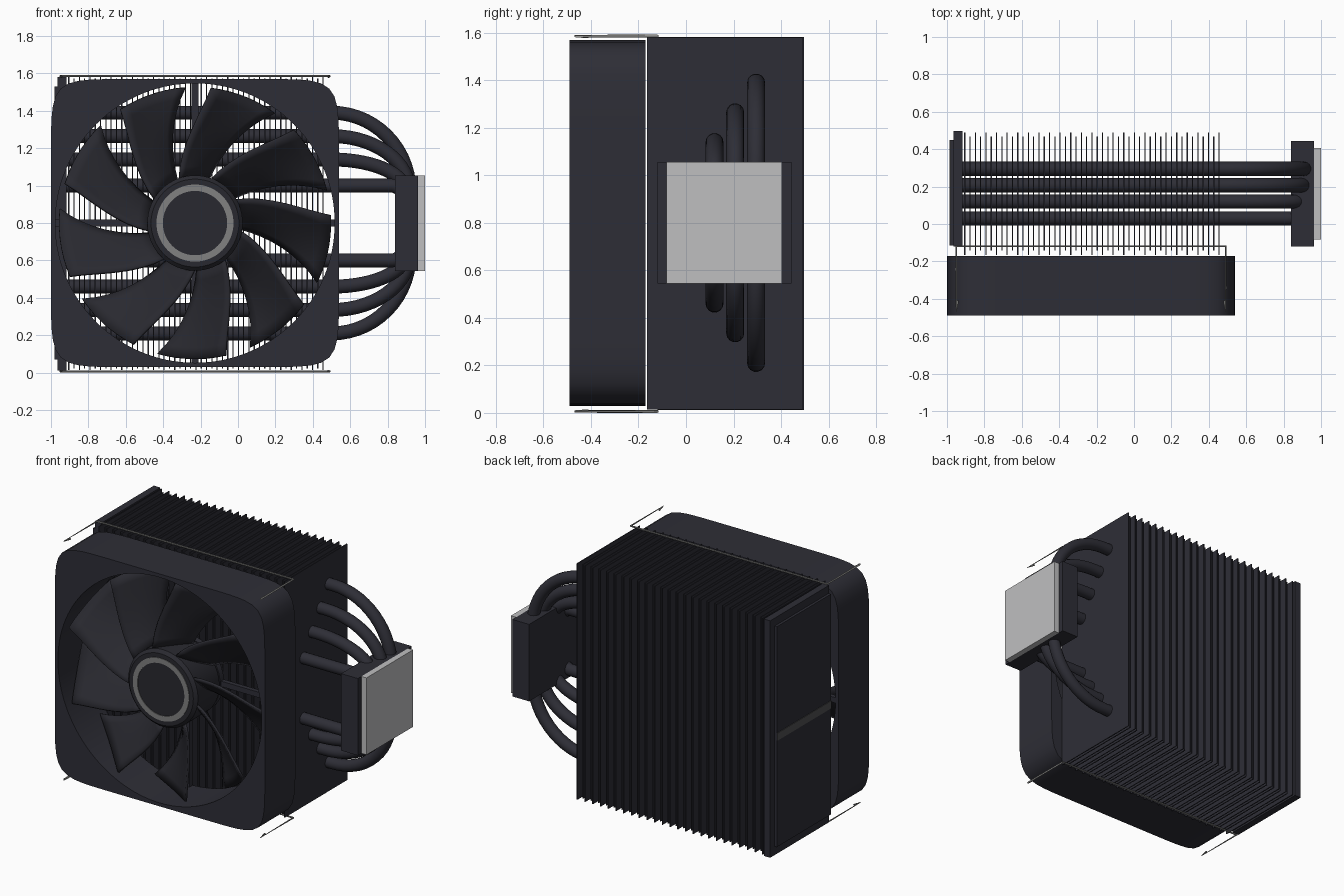
import bpy, bmesh, math
from mathutils import Vector

if "Cube" in bpy.data.objects:
    bpy.data.objects.remove(bpy.data.objects["Cube"])

CX, CZ = -0.23, 0.80          # fan axis


def material(name, rgb):
    m = bpy.data.materials.new(name)
    m.diffuse_color = (*rgb, 1)
    m.use_nodes = True
    m.node_tree.nodes["Principled BSDF"].inputs["Base Color"].default_value = m.diffuse_color
    return m


DARK = material("charcoal", (0.027, 0.027, 0.037))
BLADE = material("blade_charcoal", (0.022, 0.022, 0.029))
RING = material("mid_grey", (0.22, 0.22, 0.22))
STRIPE = material("stripe_grey", (0.08, 0.08, 0.083))
WIRE = material("wire_grey", (0.27, 0.27, 0.26))
PLATE = material("light_grey", (0.52, 0.52, 0.53))


def finish(name, bm, mat, smooth=False):
    bmesh.ops.recalc_face_normals(bm, faces=bm.faces)
    me = bpy.data.meshes.new(name)
    bm.to_mesh(me)
    bm.free()
    me.materials.append(mat)
    ob = bpy.data.objects.new(name, me)
    bpy.context.collection.objects.link(ob)
    if smooth:
        bpy.ops.object.select_all(action='DESELECT')
        ob.select_set(True)
        bpy.context.view_layer.objects.active = ob
        bpy.ops.object.shade_smooth_by_angle(angle=math.radians(35))
    return ob


def add_box(bm, x0, x1, y0, y1, z0, z1):
    vs = bmesh.ops.create_cube(bm, size=1)["verts"]
    for v in vs:
        v.co = Vector(((x0 + x1) / 2 + v.co.x * (x1 - x0),
                       (y0 + y1) / 2 + v.co.y * (y1 - y0),
                       (z0 + z1) / 2 + v.co.z * (z1 - z0)))


def box(name, dims, mat):
    bm = bmesh.new()
    add_box(bm, *dims)
    return finish(name, bm, mat)


def tube(name, points, radius, mat, res=5):
    cu = bpy.data.curves.new(name, 'CURVE')
    cu.dimensions = '3D'
    cu.bevel_depth, cu.bevel_resolution, cu.use_fill_caps = radius, res, True
    sp = cu.splines.new('POLY')
    sp.points.add(len(points) - 1)
    for p, co in zip(sp.points, points):
        p.co = (*co, 1)
    ob = bpy.data.objects.new(name, cu)
    bpy.context.collection.objects.link(ob)
    bpy.ops.object.select_all(action='DESELECT')
    ob.select_set(True)
    bpy.context.view_layer.objects.active = ob
    cu.materials.append(mat)
    bpy.ops.object.convert(target='MESH')
    bpy.ops.object.shade_smooth_by_angle(angle=math.radians(35))


def lathe(name, profile, mat, n=64, closed=False):
    """Revolve (radius, y) points around the fan axis."""
    bm = bmesh.new()
    rings = [[bm.verts.new((CX + r * math.cos(math.tau * i / n), y,
                            CZ + r * math.sin(math.tau * i / n))) for i in range(n)]
             for r, y in profile]
    pairs = list(zip(rings, rings[1:] + rings[:1])) if closed else list(zip(rings, rings[1:]))
    for a, b in pairs:
        for i in range(n):
            j = (i + 1) % n
            bm.faces.new((a[i], a[j], b[j], b[i]))
    if not closed:
        bm.faces.new(rings[0])
        bm.faces.new(rings[-1])
    return finish(name, bm, mat, True)


# Fan frame: rounded square outside, round hole inside
def fan_frame():
    bm, n, loops = bmesh.new(), 128, []
    for y, outer in ((-0.49, True), (-0.17, True), (-0.17, False), (-0.49, False)):
        loop = []
        for i in range(n):
            a = math.tau * i / n
            c, s = math.cos(a), math.sin(a)
            r = 0.77 / (abs(c) ** 10 + abs(s) ** 10) ** 0.1 if outer else 0.747
            loop.append(bm.verts.new((CX + r * c, y, CZ + r * s)))
        loops.append(loop)
    for a, b in zip(loops, loops[1:] + loops[:1]):
        for i in range(n):
            j = (i + 1) % n
            bm.faces.new((a[i], a[j], b[j], b[i]))
    finish("fan_frame", bm, DARK, True)


fan_frame()

# Hub, grey ring on its face, rear motor disc and struts
lathe("fan_hub", [(0.235, -0.475), (0.255, -0.455), (0.255, -0.23)], BLADE)
lathe("hub_ring", [(0.172, -0.474), (0.172, -0.479), (0.206, -0.479), (0.206, -0.474)],
      RING, closed=True)
lathe("motor_disc", [(0.25, -0.215), (0.25, -0.175)], DARK)
bm = bmesh.new()
for s in (-1, 1):
    add_box(bm, *sorted((CX + s * 0.23, CX + s * 0.75)), -0.205, -0.175, CZ - 0.018, CZ + 0.018)
    add_box(bm, CX - 0.018, CX + 0.018, -0.205, -0.175, *sorted((CZ + s * 0.23, CZ + s * 0.75)))
finish("fan_struts", bm, DARK)


# Nine swept, pitched blades
def fan_blades():
    bm, nr, nc = bmesh.new(), 9, 8
    for k in range(9):
        grid = []
        for i in range(nr):
            t = i / (nr - 1)
            r = 0.245 + t * 0.482
            a0 = 113 - 15 * t - 4 * t * t            # trailing edge angle
            a1 = 150 - 44 * t + 17 * t * t           # leading edge angle
            row = []
            for j in range(nc):
                u = j / (nc - 1)
                a = math.radians(a0 + (a1 - a0) * u + 40 * k)
                y = -0.25 - 0.20 * u - 0.03 * math.sin(math.pi * u) * (1 - 2 * t)
                row.append(bm.verts.new((CX + r * math.cos(a), y, CZ + r * math.sin(a))))
            grid.append(row)
        for i in range(nr - 1):
            for j in range(nc - 1):
                bm.faces.new((grid[i][j], grid[i + 1][j], grid[i + 1][j + 1], grid[i][j + 1]))
    ob = finish("fan_blades", bm, BLADE, True)
    mod = ob.modifiers.new("thickness", 'SOLIDIFY')
    mod.thickness, mod.offset = 0.014, 0


fan_blades()

# Fin stack with alternating depth
bm = bmesh.new()
COUNT = 49
for i in range(COUNT):
    x = -0.905 + i * (0.455 + 0.905) / (COUNT - 1)
    d = 0.022 * (i % 2)
    add_box(bm, x - 0.003, x + 0.003, -0.165 + d, 0.49 - d, 0.015 + d * 0.3, 1.58 - d * 0.3)
finish("cooling_fins", bm, DARK)

# End cover with raised panel and grey stripe
box("end_cover", (-0.965, -0.918, -0.12, 0.497, 0.012, 1.582), DARK)
box("end_panel", (-0.982, -0.964, -0.115, 0.45, 0.07, 1.53), DARK)
box("end_stripe", (-0.986, -0.981, -0.114, 0.449, 0.775, 0.825), STRIPE)

# Four C-shaped heat pipes, symmetric about the fan axis height
for k, (y, h, xe) in enumerate(((0.03, 0.20, 0.88), (0.12, 0.34, 0.895),
                                (0.207, 0.465, 0.915), (0.295, 0.59, 0.917))):
    xs, flat = (0.82, 0.14) if k == 0 else (0.50, 0.17)
    half = [(-0.925, y, h)]
    for i in range(15):
        a = math.pi / 2 * i / 14
        half.append((xs + (xe - xs) * math.sin(a), y, flat + (h - flat) * math.cos(a)))
    pts = [(x, yy, CZ + z) for x, yy, z in half]
    pts += [(x, yy, CZ - z) for x, yy, z in reversed(half)]
    tube(f"heat_pipe_{k + 1}", pts, 0.038, DARK)

# Base block and polished contact plate
box("base_block", (0.84, 0.963, -0.12, 0.443, 0.545, 1.055), DARK)
box("contact_plate", (0.962, 1.0, -0.083, 0.405, 0.545, 1.055), PLATE)

# Wire clips along top and bottom, with hooked ends
for name, z, s in (("top_clip", 1.586, -1), ("bottom_clip", 0.006, 1)):
    l, r = -0.95, 0.49
    tube(name, [(l + 0.007, -0.41, z + s * 0.004), (l, -0.465, z), (l, -0.12, z),
                (r, -0.12, z), (r, -0.465, z), (r - 0.007, -0.41, z + s * 0.004)],
         0.006, WIRE, 1)
